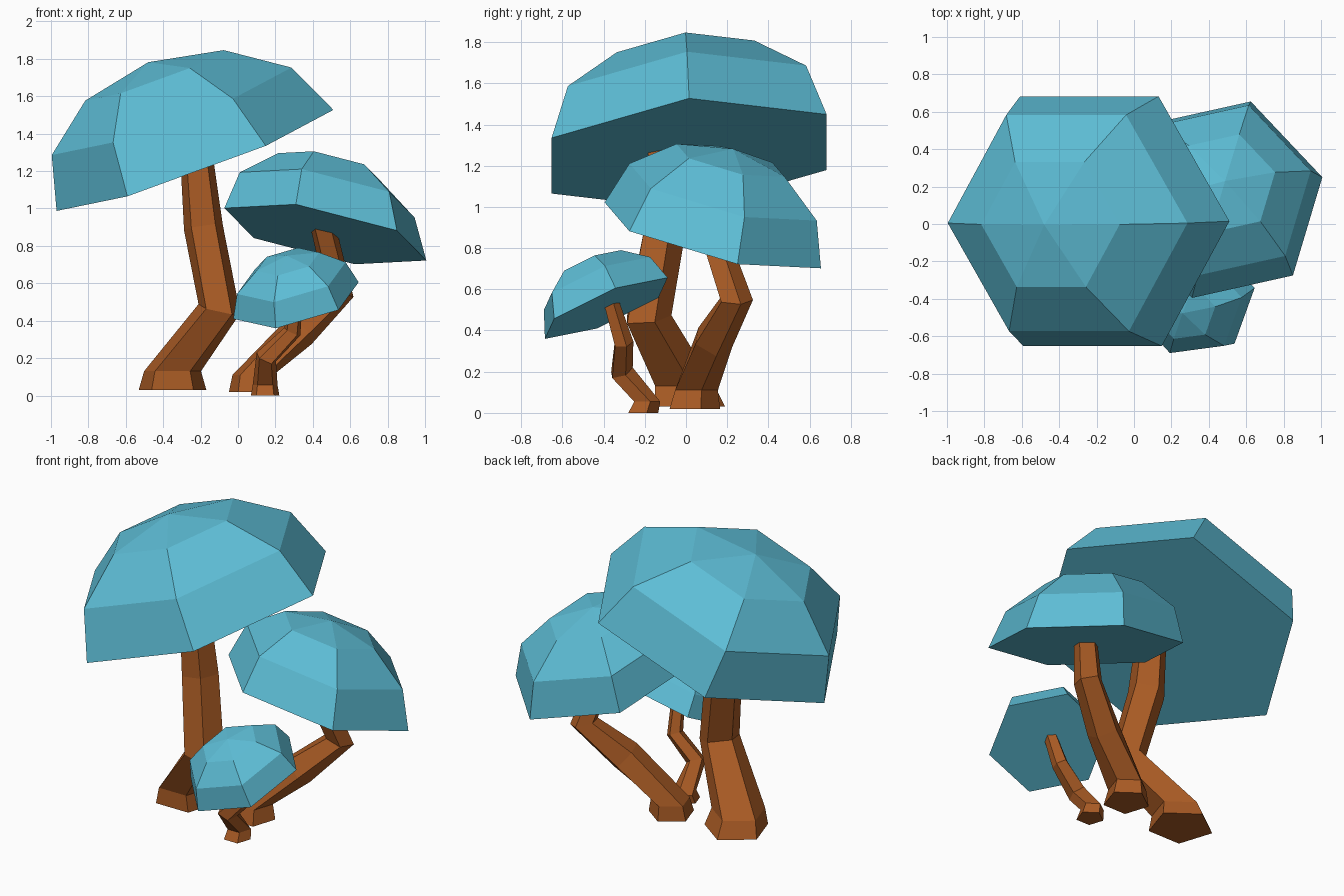
import bpy
import bmesh
from math import sin, cos, radians, tau
from mathutils import Vector, Matrix

cube = bpy.data.objects.get("Cube")
if cube:
    bpy.data.objects.remove(cube, do_unlink=True)


def make_material(name, color):
    mat = bpy.data.materials.new(name)
    mat.use_nodes = True
    mat.diffuse_color = (*color, 1)
    mat.node_tree.nodes["Principled BSDF"].inputs["Base Color"].default_value = (*color, 1)
    return mat


CAP_BLUE = make_material("cap_blue", (0.11, 0.51, 0.67))
STEM_BROWN = make_material("stem_brown", (0.40, 0.105, 0.018))


def polygon(sides, radius, start=0.0):
    return [Vector((radius * cos(start + tau * i / sides),
                    radius * sin(start + tau * i / sides), 0)) for i in range(sides)]


def loft(name, rings, material, pole=None):
    """Skin a stack of rings, closing the bottom flat and the top flat or to a pole."""
    bm = bmesh.new()
    loops = [[bm.verts.new(p) for p in ring] for ring in rings]
    n = len(loops[0])
    for low, high in zip(loops, loops[1:]):
        for i in range(n):
            j = (i + 1) % n
            bm.faces.new((low[i], low[j], high[j], high[i]))
    bm.faces.new(loops[0][::-1])
    if pole is None:
        bm.faces.new(loops[-1])
    else:
        tip = bm.verts.new(pole)
        for i in range(n):
            bm.faces.new((loops[-1][i], loops[-1][(i + 1) % n], tip))
    bmesh.ops.recalc_face_normals(bm, faces=bm.faces)
    mesh = bpy.data.meshes.new(name)
    bm.to_mesh(mesh)
    bm.free()
    mesh.materials.append(material)
    obj = bpy.data.objects.new(name, mesh)
    bpy.context.collection.objects.link(obj)
    return obj


def make_cap(name, centre, u, v, up):
    """Half of a six-sided sphere, tilted and stretched along three axes."""
    frame = Matrix((u, v, up)).transposed()
    centre = Vector(centre)
    rings = []
    for angle in (0, 30, 60):
        a = radians(angle)
        rings.append([centre + frame @ (p + Vector((0, 0, sin(a))))
                      for p in polygon(6, cos(a))])
    loft(name, rings, CAP_BLUE, centre + Vector(up))


def make_stem(name, path):
    """Five-sided bent tube; path holds (x, y, z, radius), the foot stays level."""
    pts = [Vector(p[:3]) for p in path]
    rings = []
    for i, p in enumerate(pts):
        turn = Matrix.Identity(3)
        if i > 1:
            direction = (p - pts[i - 1]).normalized()
            if i + 1 < len(pts):
                direction += (pts[i + 1] - p).normalized()
            turn = Vector((0, 0, 1)).rotation_difference(direction).to_matrix()
        rings.append([p + turn @ q for q in polygon(5, path[i][3], tau / 4)])
    loft(name, rings, STEM_BROWN)


# Large mushroom
make_cap("large_cap", (-0.23, 0.015, 1.257),
         (0.74, 0.0, 0.27), (-0.01, 0.771, 0.066), (-0.25, -0.02, 0.525))
make_stem("large_stem", [(-0.35, 0.0, 0.03, 0.19), (-0.35, -0.02, 0.13, 0.16),
                         (-0.10, -0.19, 0.46, 0.12), (-0.185, -0.11, 0.90, 0.11),
                         (-0.225, -0.11, 1.31, 0.09)])

# Medium mushroom
make_cap("medium_cap", (0.467, 0.13, 0.862),
         (0.54, 0.12, -0.14), (-0.13, 0.537, -0.104), (0.02, 0.10, 0.42))
make_stem("medium_stem", [(0.08, 0.03, 0.02, 0.135), (0.08, 0.04, 0.11, 0.115),
                          (0.33, 0.13, 0.35, 0.10), (0.54, 0.24, 0.55, 0.085),
                          (0.45, 0.11, 0.92, 0.07)])

# Small mushroom
make_cap("small_cap", (0.31, -0.387, 0.508),
         (0.335, 0.045, 0.098), (-0.069, 0.318, 0.115), (-0.05, -0.09, 0.24))
make_stem("small_stem", [(0.145, -0.215, 0.0, 0.08), (0.145, -0.195, 0.055, 0.07),
                         (0.15, -0.315, 0.20, 0.06), (0.29, -0.305, 0.34, 0.05),
                         (0.31, -0.37, 0.55, 0.04)])
